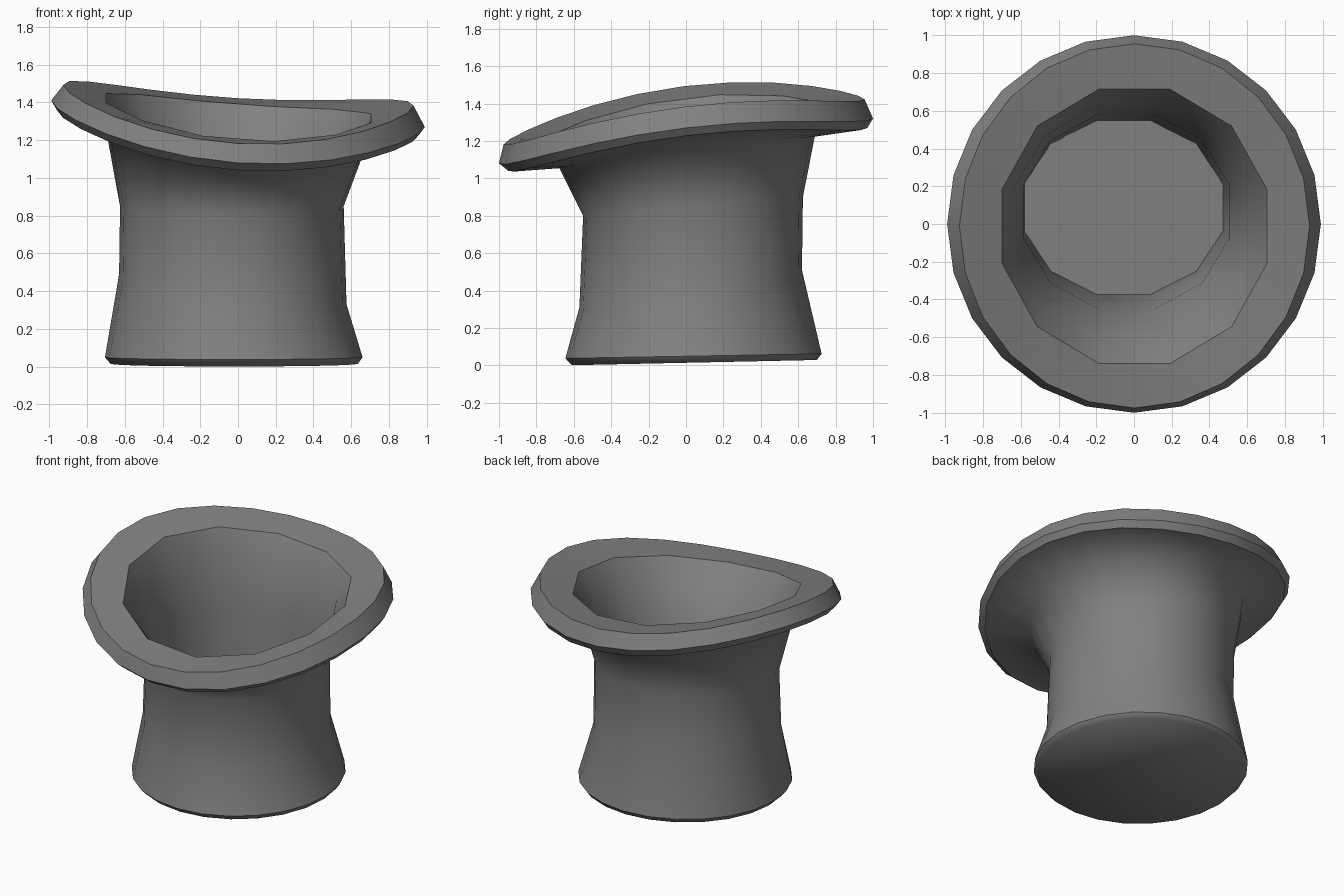
import bpy, bmesh, math

if "Cube" in bpy.data.objects:
    bpy.data.objects.remove(bpy.data.objects["Cube"])

N = 24


def ring(bm, x0, x1, y0, y1, z, slope_x=0.0, slope_y=0.0, saddle=0.0, twelve=False):
    """Loop of N points spanning x0..x1, y0..y1; its height tilts and bends like a saddle."""
    pts = []
    for k in range(N):
        a = 2 * math.pi * k / N
        c, s = math.cos(a), math.sin(a)
        pts.append(((x0 + x1) / 2 + (x1 - x0) / 2 * c,
                    (y0 + y1) / 2 + (y1 - y0) / 2 * s,
                    z + slope_x * c + slope_y * s + saddle * math.cos(2 * a)))
    if twelve:  # flatten every second point to make a twelve-sided loop
        for k in range(0, N, 2):
            p, q = pts[k - 1], pts[(k + 1) % N]
            pts[k] = tuple((u + v) / 2 for u, v in zip(p, q))
    return [bm.verts.new(p) for p in pts]


bm = bmesh.new()
loops = [
    # crown, outside, from the standing face up
    ring(bm, -.675, .635, -.61, .70, .015, 0, .014),
    ring(bm, -.705, .66, -.645, .725, .05, 0, .012),
    ring(bm, -.63, .575, -.57, .62, .41, -.08, .10),
    ring(bm, -.625, .56, -.55, .625, .85, 0, .05),
    ring(bm, -.70, .68, -.68, .69, 1.18, -.045, .085, .035),
    # brim underside, outer edge and top
    ring(bm, -.96, .96, -.95, .97, 1.225, -.065, .115, .07),
    ring(bm, -.99, .99, -1.0, 1.0, 1.27, -.07, .12, .07),
    ring(bm, -.925, .93, -.975, .955, 1.37, -.055, .12, .068),
    # twelve-sided opening and inside wall
    ring(bm, -.725, .73, -.765, .74, 1.335, -.055, .095, .04, True),
    ring(bm, -.665, .63, -.64, .655, 1.18, -.045, .085, .035, True),
    ring(bm, -.605, .525, -.47, .60, .87, 0, .05, 0, True),
    ring(bm, -.60, .49, -.39, .565, .22, 0, .01, 0, True),
]
for lo, hi in zip(loops, loops[1:]):
    for k in range(N):
        j = (k + 1) % N
        bm.faces.new((lo[k], lo[j], hi[j], hi[k]))
bm.faces.new(loops[0][::-1])   # closed crown
bm.faces.new(loops[-1])        # inside floor
bmesh.ops.recalc_face_normals(bm, faces=bm.faces)

mesh = bpy.data.meshes.new("upturned_hat")
bm.to_mesh(mesh)
bm.free()
hat = bpy.data.objects.new("upturned_hat", mesh)
bpy.context.collection.objects.link(hat)
bpy.context.view_layer.objects.active = hat
hat.select_set(True)
bpy.ops.object.shade_smooth_by_angle(angle=math.radians(36))

# soft shading at the crown's bottom edge, under the brim and down the inside wall
for e in mesh.edges:
    r0, r1 = (v // N for v in e.vertices)
    if r0 != r1 or r0 in (0, 4, 9, 10):
        e.use_edge_sharp = False

# dark grey felt
felt = bpy.data.materials.new("dark_felt")
felt.diffuse_color = (0.22, 0.22, 0.22, 1)
felt.use_nodes = True
felt.node_tree.nodes["Principled BSDF"].inputs["Base Color"].default_value = felt.diffuse_color
mesh.materials.append(felt)
